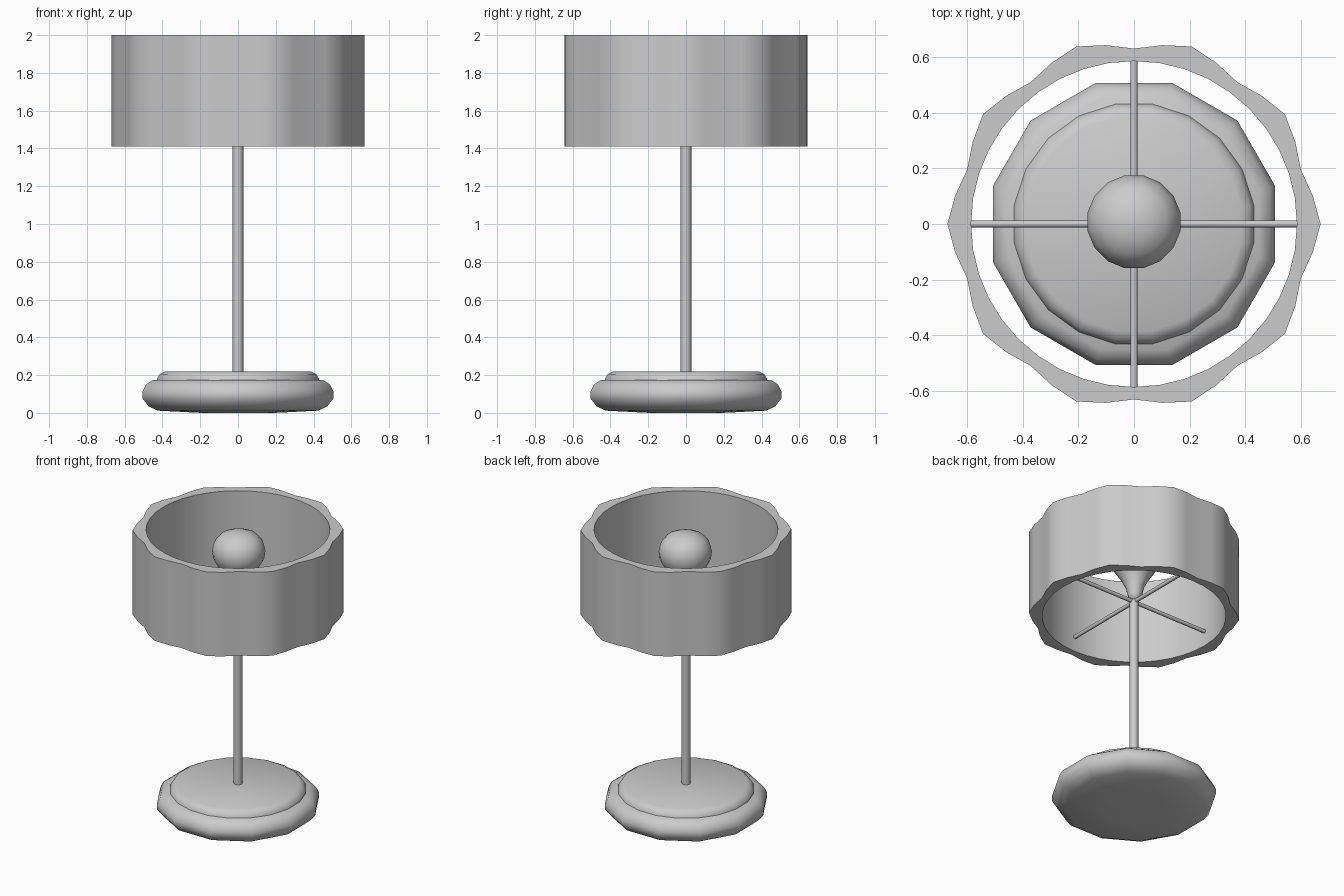
import bpy
import bmesh
from math import cos, sin, pi, radians
from mathutils import Matrix

cube = bpy.data.objects.get("Cube")
if cube:
    bpy.data.objects.remove(cube)

grey = bpy.data.materials.new("plain grey")
grey.use_nodes = True
grey.diffuse_color = (0.6, 0.6, 0.6, 1)
grey.node_tree.nodes["Principled BSDF"].inputs["Base Color"].default_value = (0.6, 0.6, 0.6, 1)


def finish(name, bm, angle=40):
    bmesh.ops.recalc_face_normals(bm, faces=bm.faces)
    mesh = bpy.data.meshes.new(name)
    bm.to_mesh(mesh)
    bm.free()
    mesh.materials.append(grey)
    obj = bpy.data.objects.new(name, mesh)
    bpy.context.collection.objects.link(obj)
    bpy.ops.object.select_all(action="DESELECT")
    obj.select_set(True)
    bpy.context.view_layer.objects.active = obj
    bpy.ops.object.shade_smooth_by_angle(angle=radians(angle))
    return obj


def bridge(bm, a, b):
    for i in range(len(a)):
        j = (i + 1) % len(a)
        bm.faces.new((a[i], a[j], b[j], b[i]))


def lathe(name, profile, sides, turn=0.0, y=0.0, angle=40):
    """Turn (radius, height) pairs around the upright axis and cap both ends."""
    bm = bmesh.new()
    rings = []
    for r, z in profile:
        steps = [turn + 2 * pi * i / sides for i in range(sides)]
        rings.append([bm.verts.new((r * cos(t), y + r * sin(t), z)) for t in steps])
    for a, b in zip(rings, rings[1:]):
        bridge(bm, a, b)
    bm.faces.new(rings[0])
    bm.faces.new(rings[-1])
    return finish(name, bm, angle)


# Rounded foot and the raised plate on it
lathe("base_foot", [(0.2, 0), (0.44, 0.012), (0.49, 0.035), (0.522, 0.075), (0.525, 0.11),
                    (0.505, 0.15), (0.465, 0.175)], 12, pi / 12, angle=50)
lathe("base_plate", [(0.437, 0.16), (0.435, 0.18), (0.42, 0.205), (0.39, 0.22)],
      20, pi / 20, angle=50)

# Pole
lathe("pole", [(0.028, 0.2), (0.028, 1.52)], 12)

# Crossed spokes holding the shade
for name, axis in (("spoke_side_to_side", "Y"), ("spoke_front_to_back", "X")):
    bm = bmesh.new()
    place = Matrix.Translation((0, 0, 1.515)) @ Matrix.Rotation(pi / 2, 4, axis)
    bmesh.ops.create_cone(bm, cap_ends=True, segments=8, radius1=0.013, radius2=0.013,
                          depth=1.18, matrix=place)
    finish(name, bm, 50)

# Bulb with its narrow neck
lathe("bulb", [(0.015, 1.52), (0.035, 1.535), (0.045, 1.56), (0.06, 1.62), (0.09, 1.68),
               (0.135, 1.75), (0.163, 1.8), (0.17, 1.85), (0.157, 1.905), (0.12, 1.95),
               (0.065, 1.975), (0.015, 1.982)], 16, pi / 16, 0.008, 60)

# Scalloped shade wall: wavy outside, round inside
bm = bmesh.new()
count = 40
loops = []
for wavy, z in ((1, 1.41), (1, 2.0), (0, 2.0), (0, 1.41)):
    loop = []
    for i in range(count):
        t = 2 * pi * i / count
        r = 0.65 + 0.02 * cos(10 * t) if wavy else 0.585
        loop.append(bm.verts.new((r * cos(t), r * sin(t), z)))
    loops.append(loop)
for k in range(4):
    bridge(bm, loops[k], loops[(k + 1) % 4])
finish("shade", bm)
